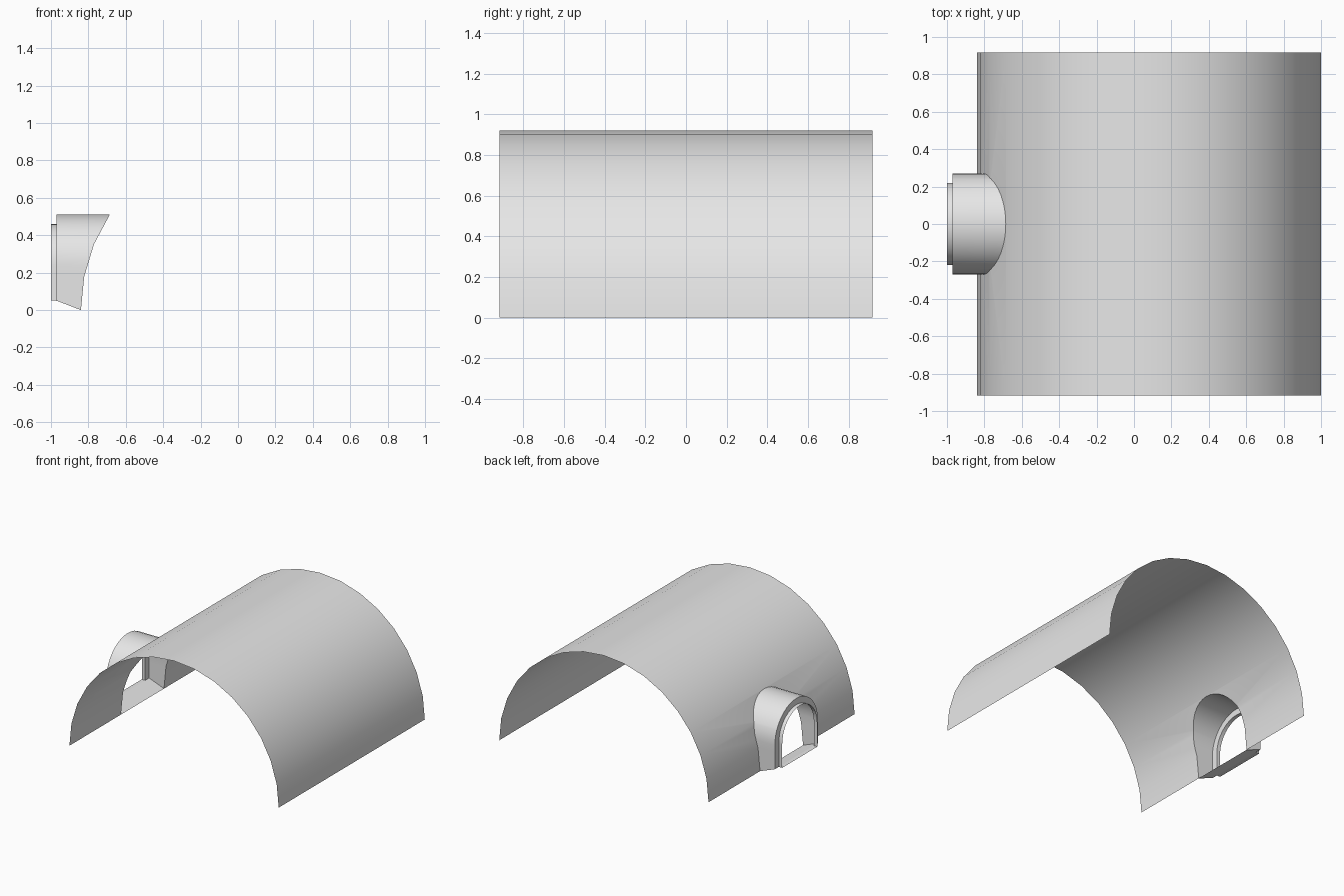
import bpy, bmesh
from math import sin, cos, pi, asin, radians

cube = bpy.data.objects.get("Cube")
if cube:
    bpy.data.objects.remove(cube, do_unlink=True)

RADIUS, CENTER_X, HALF_LENGTH = 0.92, 0.08, 0.917
SEGMENTS = 16
TUNNEL_R, FRAME_R, SPRING_Z, SILL_Z = 0.27, 0.22, 0.24, 0.05
TUNNEL_X, FRAME_X = -0.97, -1.0

grey = bpy.data.materials.new("plain_grey")
grey.use_nodes = True
grey.diffuse_color = (0.8, 0.8, 0.8, 1)
grey.node_tree.nodes["Principled BSDF"].inputs["Base Color"].default_value = (0.8, 0.8, 0.8, 1)


def make_half(name, faces):
    """Build the +y half from lists of points and mirror it across y."""
    bm = bmesh.new()
    for points in faces:
        bm.faces.new([bm.verts.new(p) for p in points])
    bmesh.ops.remove_doubles(bm, verts=bm.verts, dist=0.0002)
    bmesh.ops.recalc_face_normals(bm, faces=bm.faces)
    mesh = bpy.data.meshes.new(name)
    bm.to_mesh(mesh)
    bm.free()
    mesh.materials.append(grey)
    obj = bpy.data.objects.new(name, mesh)
    bpy.context.collection.objects.link(obj)
    mirror = obj.modifiers.new("mirror", 'MIRROR')
    mirror.use_axis = (False, True, False)
    bpy.ops.object.select_all(action='DESELECT')
    obj.select_set(True)
    bpy.context.view_layer.objects.active = obj
    bpy.ops.object.modifier_apply(modifier="mirror")
    bpy.ops.object.shade_smooth_by_angle(angle=radians(30))


def bridge(a, b):
    return [(a[i], a[i + 1], b[i + 1], b[i]) for i in range(len(a) - 1)]


# Vault cross-section, from the tunnel side over the top
section = [(CENTER_X - RADIUS * cos(pi * k / SEGMENTS), RADIUS * sin(pi * k / SEGMENTS))
           for k in range(SEGMENTS + 1)]


def vault_x(z):
    for (x0, z0), (x1, z1) in zip(section, section[1:]):
        if z <= z1 + 1e-6:
            return x0 + (x1 - x0) * (z - z0) / (z1 - z0)


# Arch outline: straight jamb, then a quarter circle meeting the vault's edges
angles = sorted([pi / 2 * i / 10 for i in range(11)]
                + [asin((section[2][1] - SPRING_Z) / TUNNEL_R)])


def arch(r, base):
    return ([(r, base), (r, section[1][1])]
            + [(r * cos(a), SPRING_Z + r * sin(a)) for a in angles])


hole = [(vault_x(z), y, z) for y, z in arch(TUNNEL_R, 0)]
outer = [(TUNNEL_X, y, z) for y, z in arch(TUNNEL_R, SILL_Z)]
inner = [(TUNNEL_X, y, z) for y, z in arch(FRAME_R, SILL_Z)]
rim = [(FRAME_X, y, z) for y, z in arch(FRAME_R, SILL_Z)]


def center(p):
    return (p[0], 0, p[2])


# Vault shell with the arched hole
faces = []
for k, ((x0, z0), (x1, z1)) in enumerate(zip(section, section[1:])):
    edge = [(x0, HALF_LENGTH, z0), (x1, HALF_LENGTH, z1)]
    if k < 3:
        inside = [p for p in hole if z0 - 1e-5 <= p[2] <= z1 + 1e-5]
        if k == 2:
            inside.append((x1, 0, z1))
        faces.append(edge + inside[::-1])
    else:
        faces.append(edge + [(x1, 0, z1), (x0, 0, z0)])
make_half("vault_shell", faces)

# Tunnel walls with the sloping floor
floor = [hole[0], outer[0], center(outer[0]), center(hole[0])]
make_half("tunnel", bridge(hole, outer) + [floor])

# Window frame: stepped ring, thin rim and sill
sill = [inner[0], rim[0], center(rim[0]), center(inner[0])]
make_half("window_frame", bridge(outer, inner) + bridge(inner, rim) + [sill])
